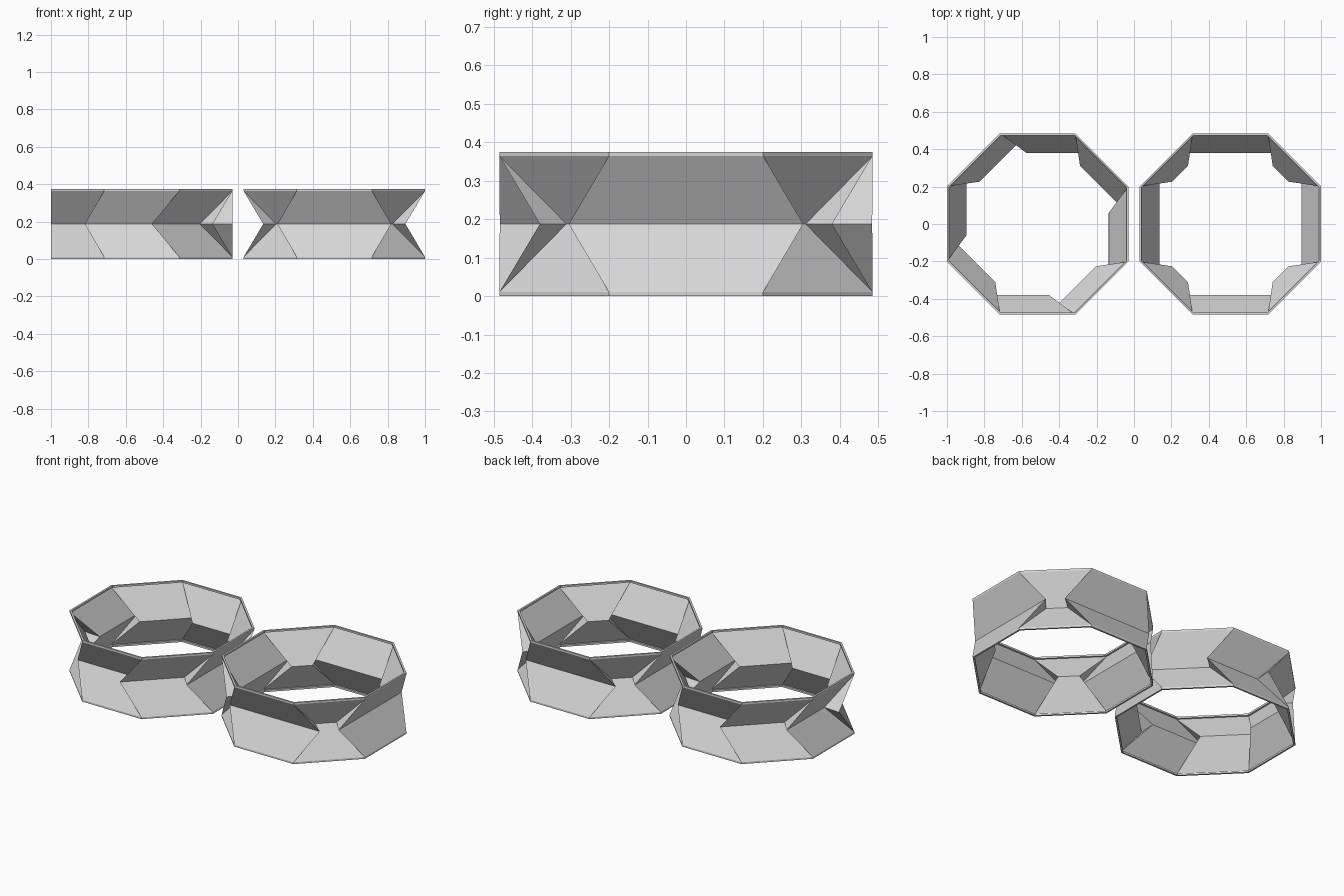
import bpy, bmesh, math
from mathutils import Vector

if "Cube" in bpy.data.objects:
    bpy.data.objects.remove(bpy.data.objects["Cube"])

H, RIM = 0.375, 0.011           # band height, rim size
R, WAIST = 0.485, 0.38          # apothem at the rims and at the waist crease
HALF = R * math.tan(math.pi / 8)
WIDE, NARROW = 0.305, 0.06      # half widths of a panel end at the waist

grey = bpy.data.materials.new("light_grey")
grey.diffuse_color = (0.68, 0.68, 0.68, 1)
grey.use_nodes = True
grey.node_tree.nodes["Principled BSDF"].inputs["Base Color"].default_value = grey.diffuse_color


def point(k, s, r, z):
    """Point on panel k: s along the panel, r outward, z up."""
    a = k * math.pi / 4
    return Vector((r * math.cos(a) - s * math.sin(a),
                   r * math.sin(a) + s * math.cos(a), z))


def finish(bm, name, x):
    bmesh.ops.recalc_face_normals(bm, faces=bm.faces)
    me = bpy.data.meshes.new(name)
    bm.to_mesh(me)
    bm.free()
    me.materials.append(grey)
    ob = bpy.data.objects.new(name, me)
    ob.location.x = x
    bpy.context.collection.objects.link(ob)


def folded_band(name, x, ends):
    """Eight V-folded panels joined by small gusset triangles at the corners."""
    bm = bmesh.new()
    start, end = [], []
    for k in range(8):
        a, b = ends(k)
        start.append(bm.verts.new(point(k, -a, WAIST, H / 2)))
        end.append(bm.verts.new(point(k, b, WAIST, H / 2)))
    for z in (RIM, H - RIM):
        c = [bm.verts.new(point(k, HALF, R, z)) for k in range(8)]
        for k in range(8):
            bm.faces.new((c[k - 1], start[k], end[k], c[k]))
            bm.faces.new((c[k], end[k], start[(k + 1) % 8]))
    finish(bm, name, x)


def rim(name, x, z):
    """Thin octagonal hoop with a square section."""
    bm = bmesh.new()
    section = ((R, z), (R, z + RIM), (R - RIM, z + RIM), (R - RIM, z))
    loops = [[bm.verts.new(point(k, r * math.tan(math.pi / 8), r, h))
              for r, h in section] for k in range(8)]
    for k in range(8):
        p, q = loops[k - 1], loops[k]
        for i in range(4):
            j = (i + 1) % 4
            bm.faces.new((p[i], q[i], q[j], p[j]))
    finish(bm, name, x)


# Left band: every panel flares at one end and narrows at the other
folded_band("left_twisted_band", -0.515, lambda k: (WIDE, NARROW))
# Right band: flared and narrowed panels alternate
folded_band("right_alternating_band", 0.515,
            lambda k: (NARROW, NARROW) if k % 2 else (WIDE, WIDE))

# Rims along the upper and lower edges
for side, x in (("left", -0.515), ("right", 0.515)):
    rim(side + "_lower_rim", x, 0)
    rim(side + "_upper_rim", x, H - RIM)
